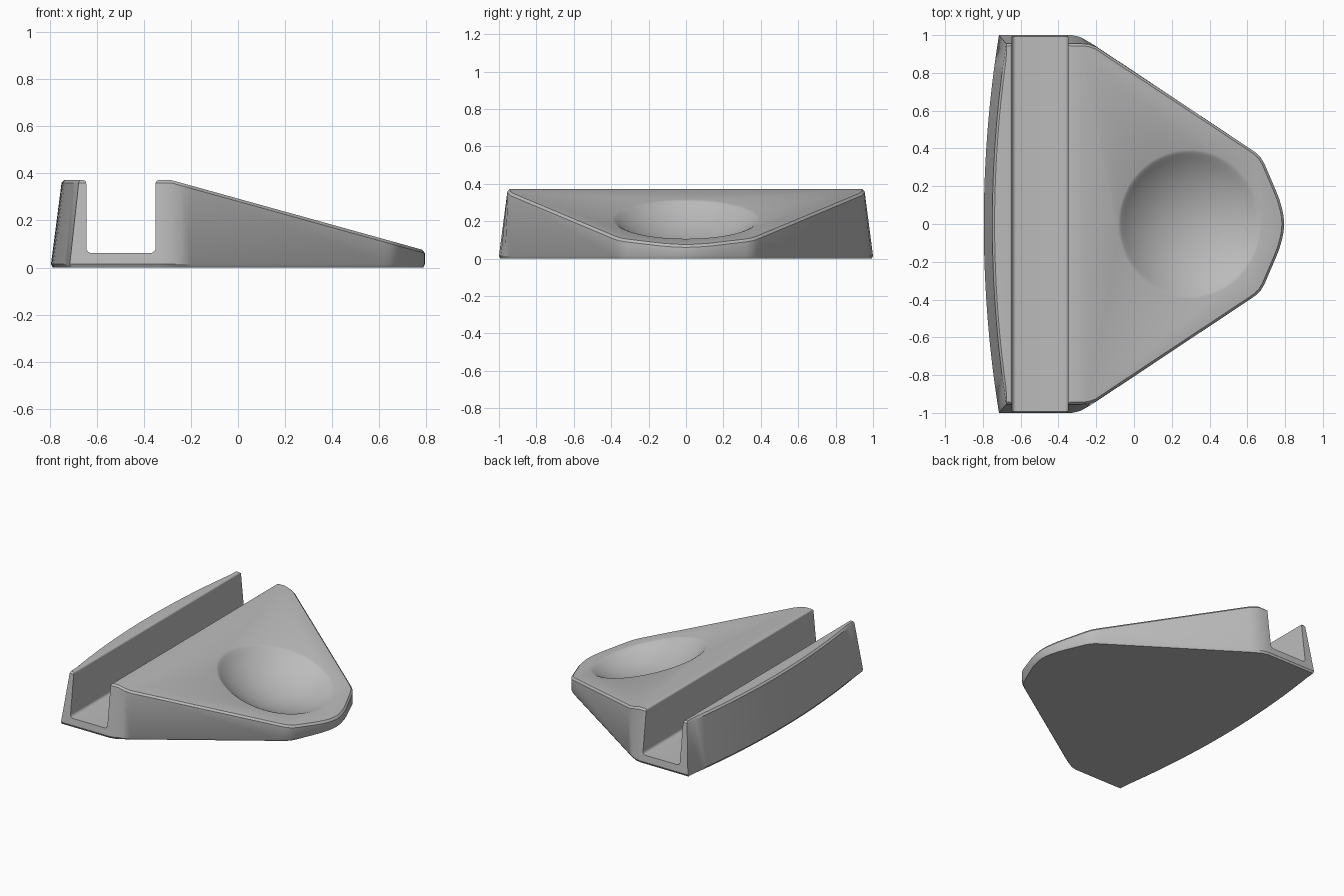
import bpy, bmesh, math
from mathutils import Matrix

if "Cube" in bpy.data.objects:
    bpy.data.objects.remove(bpy.data.objects["Cube"])

TOP, SLOPE, CREASE = 0.372, 0.2775, -0.285

grey = bpy.data.materials.new("grey plastic")
grey.diffuse_color = (0.5, 0.5, 0.5, 1)
grey.use_nodes = True
grey.node_tree.nodes["Principled BSDF"].inputs["Base Color"].default_value = grey.diffuse_color


def make_object(name, bm):
    bmesh.ops.recalc_face_normals(bm, faces=bm.faces[:])
    mesh = bpy.data.meshes.new(name)
    bm.to_mesh(mesh)
    bm.free()
    mesh.materials.append(grey)
    obj = bpy.data.objects.new(name, mesh)
    bpy.context.collection.objects.link(obj)
    return obj


def top_z(x):
    return min(TOP, TOP - SLOPE * (x - CREASE))


def mirrored(half):
    return half + [(x, -y) for x, y in reversed(half[1:-1])]


def inset(ring, d):
    out = []
    for i, (x, y) in enumerate(ring):
        ax, ay = ring[i - 1]
        bx, by = ring[(i + 1) % len(ring)]
        dx, dy = bx - ax, by - ay
        s = d / math.hypot(dx, dy)
        out.append((x + dy * s, y - dx * s))
    return out


def arc(cx, cz, r, a0, a1, n=6):
    return [(cx + r * math.cos(math.radians(a0 + (a1 - a0) * i / n)),
             cz + r * math.sin(math.radians(a0 + (a1 - a0) * i / n))) for i in range(n + 1)]


# Outline: curved back, drafted ends, straight sides and rounded nose
ts = [i / 12 for i in range(13)]
nose = [(0.62, 0.395), (0.645, 0.377), (0.67, 0.353), (0.69, 0.32), (0.75, 0.18),
        (0.77, 0.13), (0.784, 0.08), (0.792, 0.04), (0.795, 0)]
base = mirrored([(-0.795 + 0.08 * t * t, t) for t in ts]
                + [(-0.33, 1), (CREASE, 0.99), (-0.245, 0.968), (-0.2, 0.94)] + nose)
rim = mirrored([(-0.75 + 0.073 * t * t, 0.955 * t) for t in ts]
               + [(-0.33, 0.955), (CREASE, 0.955), (-0.24, 0.952), (-0.2, 0.938)] + nose)
crown = inset(rim, 0.012)

# Wedge body, with small chamfers at the foot and the top edge
bm = bmesh.new()
layers = [
    [(x, y, 0) for x, y in inset(base, 0.008)],
    [(x, y, 0.014) for x, y in base],
    [(x, y, top_z(x) - 0.012) for x, y in rim],
    [(x, y, top_z(x)) for x, y in crown],
]
loops = [[bm.verts.new(p) for p in layer] for layer in layers]
n, k = len(base), 14
for lo, hi in zip(loops, loops[1:]):
    for i in range(n):
        j = (i + 1) % n
        bm.faces.new((lo[i], lo[j], hi[j], hi[i]))
bm.faces.new(loops[0])
crown_loop = loops[-1]
bm.faces.new(crown_loop[n - k:] + crown_loop[:k + 1])
bm.faces.new(crown_loop[k:n - k + 1])
body = make_object("stand_body", bm)

# Slot cutter with rounded floor corners and softened lips
x0, x1, floor, r, lip = -0.645, -0.35, 0.062, 0.022, 0.014
profile = ([(x0 - lip, 0.5)] + arc(x0 - lip, TOP - lip, lip, 90, 0)
           + arc(x0 + r, floor + r, r, 180, 270) + arc(x1 - r, floor + r, r, 270, 360)
           + arc(x1 + lip, TOP - lip, lip, 180, 90) + [(x1 + lip, 0.5)])
bm = bmesh.new()
face = bm.faces.new([bm.verts.new((x, -1.2, z)) for x, z in profile])
moved = bmesh.ops.extrude_face_region(bm, geom=[face])["geom"]
bmesh.ops.translate(bm, vec=(0, 2.4, 0),
                    verts=[v for v in moved if isinstance(v, bmesh.types.BMVert)])
slot = make_object("slot_cutter", bm)

# Bowl cutter: a lathed spherical cap, square to the slope
depth, rad = 0.135, 0.385
R = (rad ** 2 + depth ** 2) / (2 * depth)
a_max = math.asin(0.372 / R)
cap = [(R * math.sin(a_max * i / 16), R - depth - R * math.cos(a_max * i / 16)) for i in range(17)]
cap += [(0.383, -0.0035), (0.396, 0.001), (0.396, 0.25), (0, 0.25)]
bm = bmesh.new()
SEG = 72
rings = []
for rr, h in cap:
    if rr < 1e-6:
        rings.append([bm.verts.new((0, 0, h))] * SEG)
    else:
        rings.append([bm.verts.new((rr * math.cos(math.tau * i / SEG),
                                    rr * math.sin(math.tau * i / SEG), h)) for i in range(SEG)])
for lo, hi in zip(rings, rings[1:]):
    for i in range(SEG):
        j = (i + 1) % SEG
        bm.faces.new(list(dict.fromkeys((lo[i], lo[j], hi[j], hi[i]))))
bm.transform(Matrix.Translation((0.295, 0, top_z(0.295)))
             @ Matrix.Rotation(math.atan(SLOPE), 4, 'Y'))
bowl = make_object("bowl_cutter", bm)

# Cut the slot and the bowl
bpy.context.view_layer.objects.active = body
body.select_set(True)
for cutter in (slot, bowl):
    mod = body.modifiers.new(cutter.name, 'BOOLEAN')
    mod.operation = 'DIFFERENCE'
    mod.solver = 'EXACT'
    mod.object = cutter
    bpy.ops.object.modifier_apply(modifier=mod.name)
    bpy.data.objects.remove(cutter)
bpy.ops.object.shade_smooth_by_angle(angle=math.radians(30))
